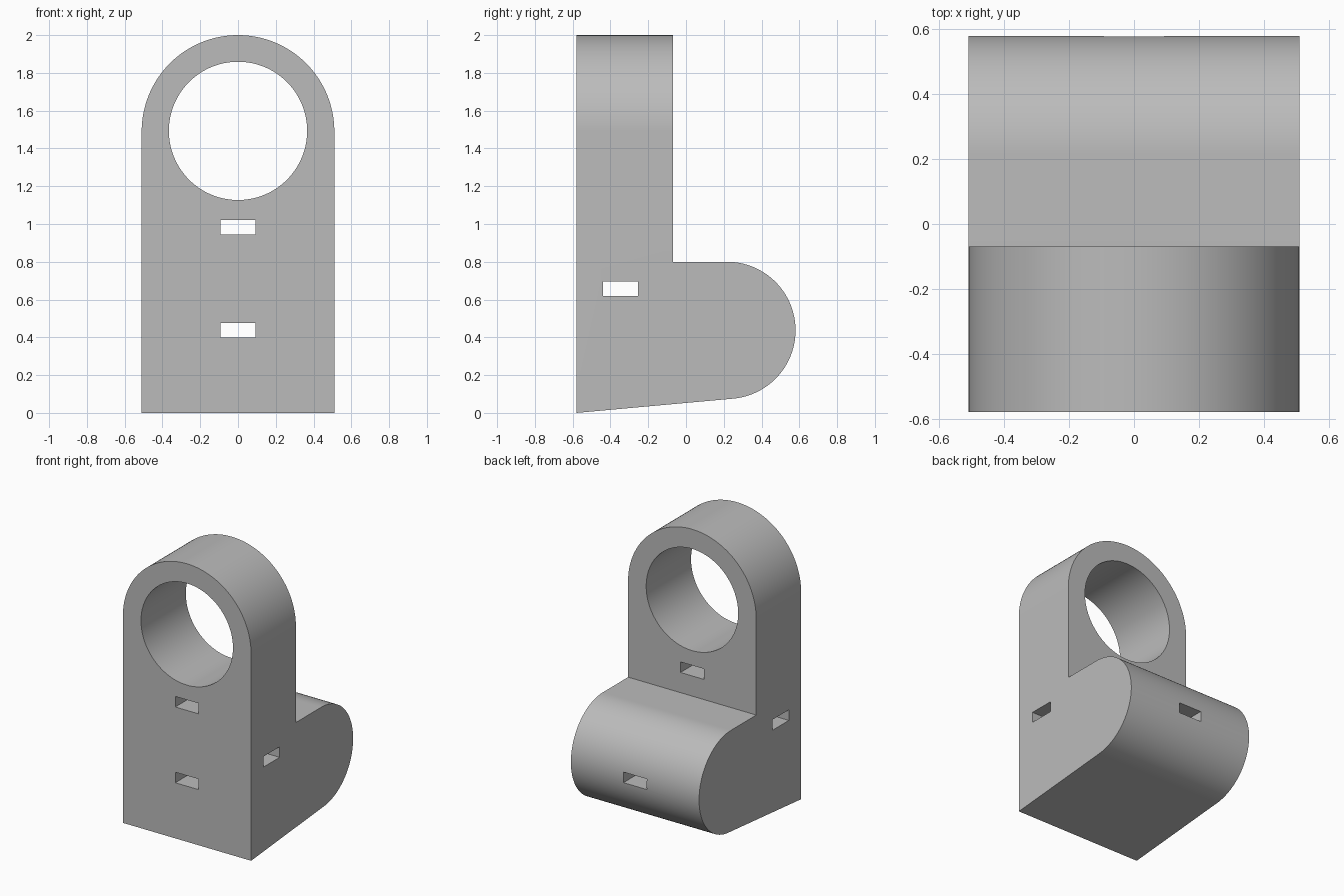
import bpy
import bmesh
from math import sin, cos, pi, radians
from mathutils import Vector

default = bpy.data.objects.get("Cube")
if default:
    bpy.data.objects.remove(default, do_unlink=True)

HALF_W = 0.51       # half width of the bracket
FRONT, BACK = -0.58, -0.07   # faces of the upright
BORE_Z = 1.49

grey = bpy.data.materials.new("plain grey")
grey.use_nodes = True
color = (0.5, 0.5, 0.5, 1)
grey.diffuse_color = color
grey.node_tree.nodes["Principled BSDF"].inputs["Base Color"].default_value = color


def arc(cx, cz, r, start, end, steps):
    """Points along an arc, angles in degrees."""
    angles = [radians(start + (end - start) * i / steps) for i in range(steps + 1)]
    return [(cx + r * cos(a), cz + r * sin(a)) for a in angles]


def prism(name, outline, axis, lo, hi):
    """Extrude an outline along x (outline is y, z) or y (outline is x, z)."""
    bm = bmesh.new()
    place = (lambda p: (lo, p[0], p[1])) if axis == "x" else (lambda p: (p[0], lo, p[1]))
    face = bm.faces.new([bm.verts.new(place(p)) for p in outline])
    moved = bmesh.ops.extrude_face_region(bm, geom=[face])["geom"]
    step = Vector((hi - lo, 0, 0)) if axis == "x" else Vector((0, hi - lo, 0))
    bmesh.ops.translate(bm, vec=step, verts=[v for v in moved if isinstance(v, bmesh.types.BMVert)])
    bmesh.ops.recalc_face_normals(bm, faces=bm.faces)
    mesh = bpy.data.meshes.new(name)
    bm.to_mesh(mesh)
    bm.free()
    mesh.materials.append(grey)
    obj = bpy.data.objects.new(name, mesh)
    bpy.context.collection.objects.link(obj)
    return obj


def rectangle(u0, u1, z0, z1):
    return [(u0, z0), (u1, z0), (u1, z1), (u0, z1)]


# Side shape: tall upright with a rounded foot behind and a sloping underside
side = [(FRONT, 0)] + arc(0.217, 0.437, 0.363, -84.8, 90, 64)
side += [(BACK, 0.8), (BACK, 2.2), (FRONT, 2.2)]
body = prism("bracket_body", side, "x", -0.8, 0.8)

# Front shape: round-topped outline that trims the side shape
arch = [(-HALF_W, -0.2), (HALF_W, -0.2)] + arc(0, BORE_Z, HALF_W, 0, 180, 96)
tools = [(prism("arch_outline", arch, "y", -1, 1), "INTERSECT")]

# Bore and the cable slots
bore = arc(0, BORE_Z + 0.003, 0.366, 0, 360, 128)[:-1]
tools.append((prism("bore_cutter", bore, "y", -1, 0.2), "DIFFERENCE"))
for name, z in (("upper", 0.945), ("lower", 0.4)):
    slot = rectangle(-0.093, 0.093, z, z + 0.076)
    tools.append((prism(name + "_slot_cutter", slot, "y", -1, 1), "DIFFERENCE"))
cross = rectangle(-0.44, -0.255, 0.62, 0.696)
tools.append((prism("cross_slot_cutter", cross, "x", -1, 1), "DIFFERENCE"))

for tool, operation in tools:
    mod = body.modifiers.new(tool.name, "BOOLEAN")
    mod.operation = operation
    mod.solver = "EXACT"
    mod.object = tool

# Bake the cuts and drop the cutters
graph = bpy.context.evaluated_depsgraph_get()
result = bpy.data.meshes.new_from_object(body.evaluated_get(graph))
body.modifiers.clear()
body.data = result
for tool, _ in tools:
    bpy.data.objects.remove(tool, do_unlink=True)

# Smooth curves, crisp edges
bpy.context.view_layer.objects.active = body
body.select_set(True)
bpy.ops.object.shade_smooth_by_angle(angle=radians(30))
